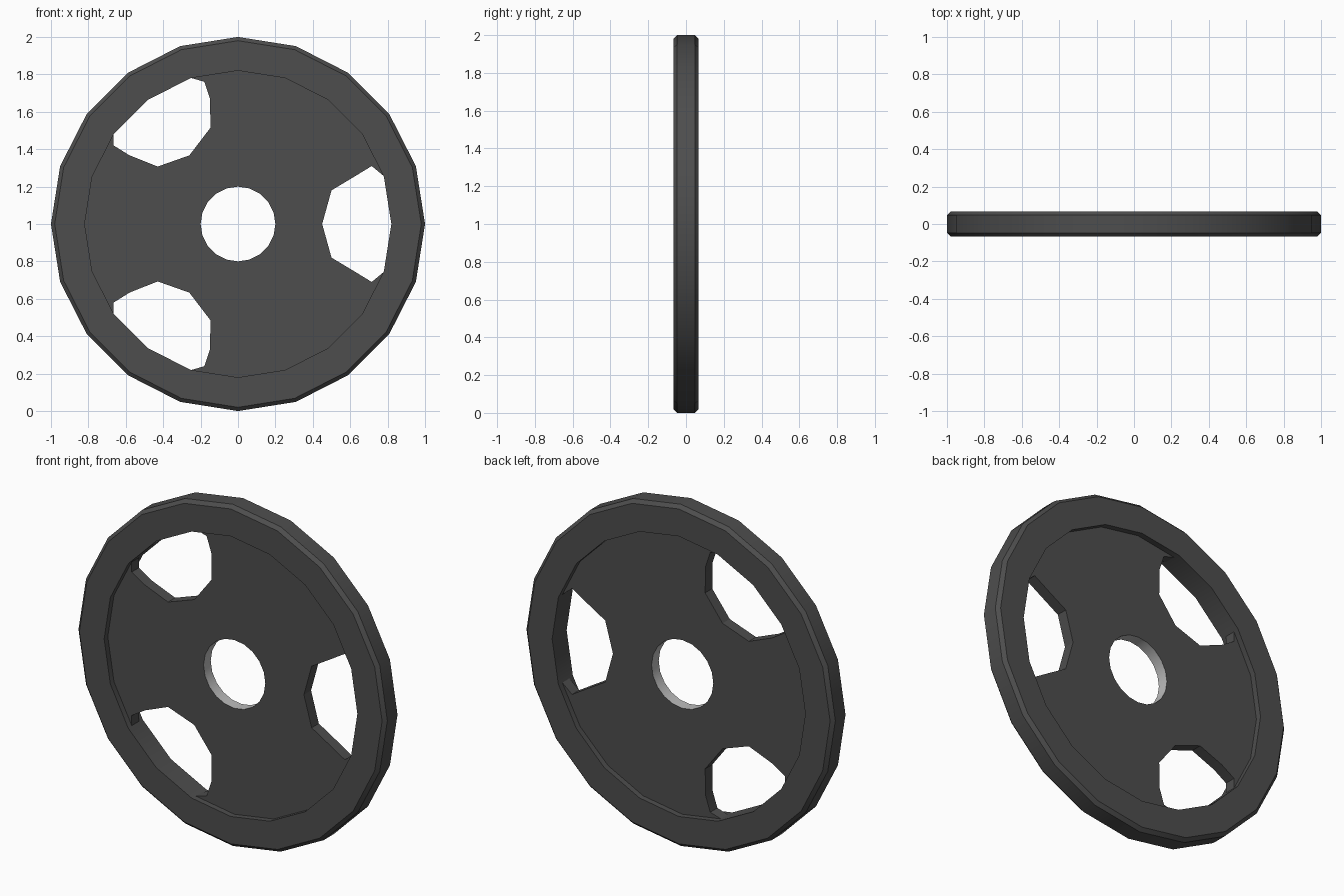
import bpy, bmesh, math

if "Cube" in bpy.data.objects:
    bpy.data.objects.remove(bpy.data.objects["Cube"])

SIDES = 20


def material(name, rgb):
    m = bpy.data.materials.new(name)
    m.diffuse_color = (*rgb, 1)
    m.use_nodes = True
    m.node_tree.nodes["Principled BSDF"].inputs["Base Color"].default_value = m.diffuse_color
    return m


dark = material("dark iron", (0.075, 0.075, 0.075))
steel = material("bright steel", (0.5, 0.5, 0.5))


def circle(r):
    return [(r * math.cos(2 * math.pi * i / SIDES), r * math.sin(2 * math.pi * i / SIDES))
            for i in range(SIDES)]


def smooth(obj):
    bpy.ops.object.select_all(action='DESELECT')
    obj.select_set(True)
    bpy.context.view_layer.objects.active = obj
    bpy.ops.object.shade_smooth_by_angle(angle=math.radians(30))


# Outer rim: chamfered profile (radius, y) swept round the y axis
profile = [(0.82, -0.067), (0.98, -0.067), (1.0, -0.047),
           (1.0, 0.047), (0.98, 0.067), (0.82, 0.067)]
bm = bmesh.new()
rings = [[bm.verts.new((x, y, z + 1)) for x, z in circle(r)] for r, y in profile]
for a, b in zip(rings, rings[1:] + rings[:1]):
    for i in range(SIDES):
        j = (i + 1) % SIDES
        bm.faces.new((a[i], a[j], b[j], b[i]))
bmesh.ops.recalc_face_normals(bm, faces=bm.faces)
me = bpy.data.meshes.new("outer_rim")
bm.to_mesh(me)
bm.free()
me.materials.append(dark)
rim = bpy.data.objects.new("outer_rim", me)
bpy.context.collection.objects.link(rim)
smooth(rim)

# Recessed web: filled outline with a bore and three grip openings
half = [(0.50, 0.18), (0.625, 0.255), (0.715, 0.31), (0.782, 0.254)]
right_grip = [(0.45, 0)] + half + [(0.822, 0)] + [(x, -z) for x, z in reversed(half)]
upper_grip = [(-0.15, 0.67), (-0.147, 0.515), (-0.26, 0.367), (-0.43, 0.307),
              (-0.58, 0.367), (-0.665, 0.42), (-0.665, 0.483), (-0.483, 0.665),
              (-0.254, 0.782), (-0.18, 0.76)]
lower_grip = [(x, -z) for x, z in upper_grip]

cu = bpy.data.curves.new("web", 'CURVE')
cu.dimensions = '2D'
cu.fill_mode = 'BOTH'
cu.extrude = 0.033
for pts in (circle(0.86), circle(0.2), right_grip, upper_grip, lower_grip):
    s = cu.splines.new('POLY')
    s.points.add(len(pts) - 1)
    for p, (x, z) in zip(s.points, pts):
        p.co = (x, z, 0, 1)
    s.use_cyclic_u = True
web = bpy.data.objects.new("recessed_web", cu)
bpy.context.collection.objects.link(web)
web.rotation_euler = (math.pi / 2, 0, 0)
web.location = (0, 0, 1)
bpy.ops.object.select_all(action='DESELECT')
web.select_set(True)
bpy.context.view_layer.objects.active = web
bpy.ops.object.convert(target='MESH')
web = bpy.context.view_layer.objects.active

# Weld the web and colour the bore wall as bright steel
me = web.data
me.materials.clear()
me.materials.append(dark)
me.materials.append(steel)
bm = bmesh.new()
bm.from_mesh(me)
bmesh.ops.remove_doubles(bm, verts=bm.verts, dist=0.0005)
bmesh.ops.recalc_face_normals(bm, faces=bm.faces)
for f in bm.faces:
    in_bore = all(v.co.xy.length < 0.21 for v in f.verts)
    f.material_index = 1 if in_bore and abs(f.normal.z) < 0.5 else 0
bm.to_mesh(me)
bm.free()
smooth(web)
